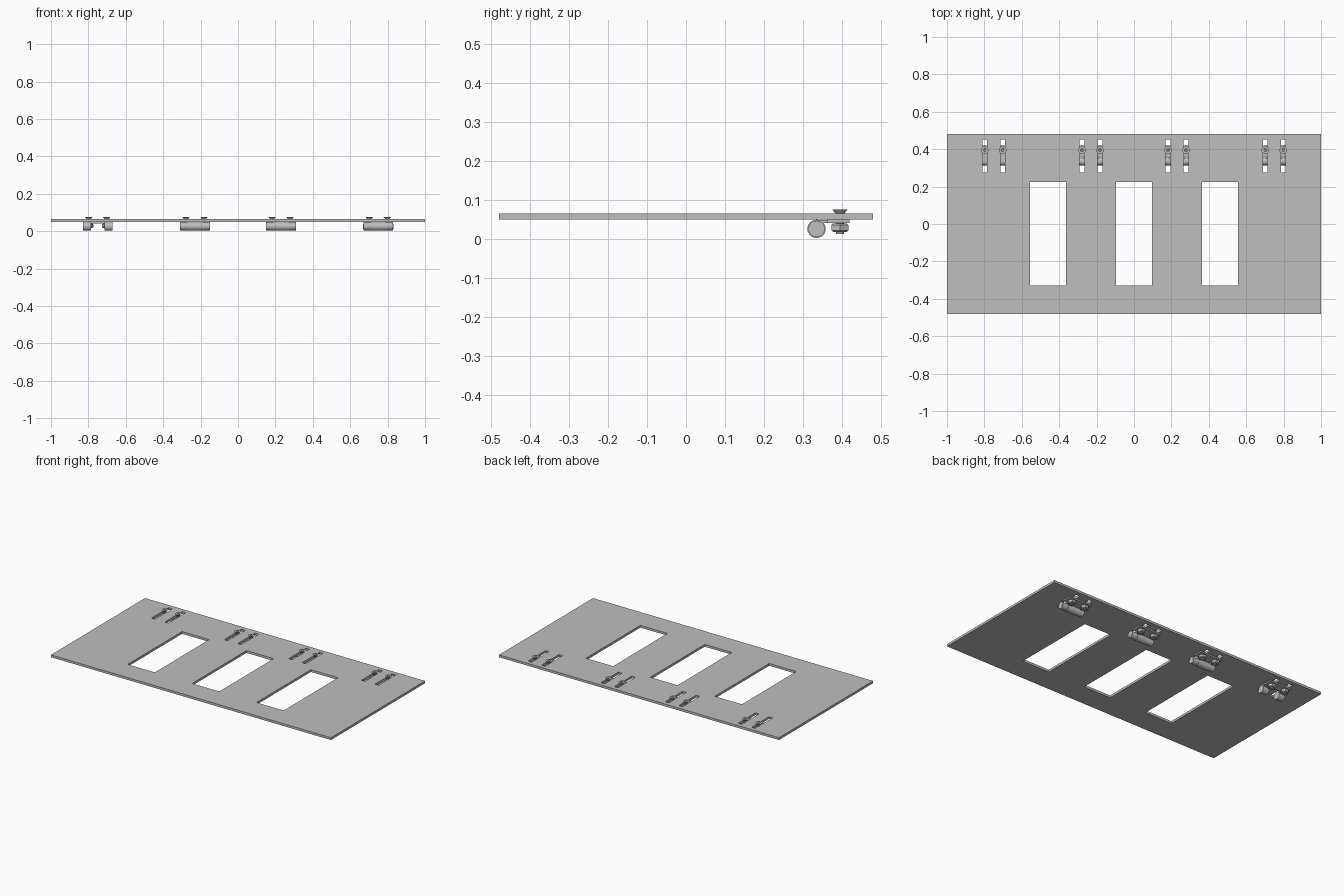
import bpy, bmesh, math
from mathutils import Matrix

cube = bpy.data.objects.get("Cube")
if cube:
    bpy.data.objects.remove(cube, do_unlink=True)

grey = bpy.data.materials.new("metal grey")
grey.use_nodes = True
grey.diffuse_color = (0.52, 0.52, 0.52, 1)
grey.node_tree.nodes["Principled BSDF"].inputs["Base Color"].default_value = grey.diffuse_color


def finish(name, bm, smooth=False):
    mesh = bpy.data.meshes.new(name)
    bmesh.ops.recalc_face_normals(bm, faces=bm.faces)
    bm.to_mesh(mesh)
    bm.free()
    mesh.materials.append(grey)
    ob = bpy.data.objects.new(name, mesh)
    bpy.context.collection.objects.link(ob)
    if smooth:
        bpy.ops.object.select_all(action='DESELECT')
        ob.select_set(True)
        bpy.context.view_layer.objects.active = ob
        bpy.ops.object.shade_smooth_by_angle(angle=math.radians(35))
    return ob


def box(bm, x0, x1, y0, y1, z0, z1):
    m = Matrix.Translation(((x0 + x1) / 2, (y0 + y1) / 2, (z0 + z1) / 2))
    m = m @ Matrix.Diagonal((x1 - x0, y1 - y0, z1 - z0, 1))
    bmesh.ops.create_cube(bm, size=1, matrix=m)


def rod(bm, centre, r0, r1, length, sides=24, along_x=False):
    m = Matrix.Translation(centre)
    if along_x:
        m = m @ Matrix.Rotation(math.pi / 2, 4, 'Y')
    bmesh.ops.create_cone(bm, cap_ends=True, segments=sides, radius1=r0,
                          radius2=r1, depth=length, matrix=m)


HINGES = (-0.75, -0.23, 0.23, 0.75)
SCREW = 0.048          # screw offset from the hinge centre
BOTTOM, TOP = 0.05, 0.065
BARREL_Y, BARREL_Z = 0.335, 0.026

# Panel with three windows and a pair of slots per hinge
bm = bmesh.new()
box(bm, -1, 1, -0.48, 0.48, BOTTOM, TOP)
panel = finish("panel", bm)
bm = bmesh.new()
for x in (-0.46, 0, 0.46):
    box(bm, x - 0.097, x + 0.097, -0.33, 0.225, 0, 0.1)
for hx in HINGES:
    for s in (-SCREW, SCREW):
        box(bm, hx + s - 0.013, hx + s + 0.013, 0.275, 0.452, 0, 0.1)
cutter = finish("opening_cutter", bm)
cutter.hide_render = True
cut = panel.modifiers.new("openings", 'BOOLEAN')
cut.operation = 'DIFFERENCE'
cut.solver = 'EXACT'
cut.object = cutter
bpy.context.view_layer.objects.active = panel
bpy.ops.object.modifier_apply(modifier=cut.name)
bpy.data.objects.remove(cutter, do_unlink=True)


# Countersunk screw, its head a cone with a shallow dish, and a hex nut below
def screw(x):
    y = 0.395
    bm = bmesh.new()
    rod(bm, (x, y, 0.04), 0.01, 0.01, 0.054, 20)
    rod(bm, (x, y, 0.07), 0.01, 0.02, 0.012, 20)
    rim = [f for f in bm.faces if f.normal.z > 0.9 and f.calc_center_median().z > 0.07]
    bmesh.ops.inset_region(bm, faces=rim, thickness=0.012)
    bmesh.ops.inset_region(bm, faces=rim, thickness=0.002, depth=-0.004)
    finish("screw", bm, True)
    bm = bmesh.new()
    m = Matrix.Translation((x, y, 0.029)) @ Matrix.Rotation(math.pi / 2, 4, 'Z')
    bmesh.ops.create_cone(bm, cap_ends=True, segments=6, radius1=0.025,
                          radius2=0.025, depth=0.022, matrix=m)
    rims = [e for e in bm.edges if abs(e.verts[0].co.z - e.verts[1].co.z) < 0.001]
    bmesh.ops.bevel(bm, geom=rims, offset=0.004, segments=1, affect='EDGES')
    finish("nut", bm)


# Hinges: the first has two outer knuckles, the others a centre knuckle and pin
for i, hx in enumerate(HINGES):
    bm = bmesh.new()
    box(bm, hx - 0.08, hx + 0.08, 0.362, 0.419, 0.041, BOTTOM - 0.0005)
    spans = [(-0.08, -0.037), (0.037, 0.08)] if i == 0 else [(-0.042, 0.042)]
    for a, b in spans:
        box(bm, hx + a, hx + b, BARREL_Y, 0.364, 0.0412, BOTTOM - 0.001)
    finish("hinge_leaf", bm)
    bm = bmesh.new()
    for a, b in spans:
        rod(bm, (hx + (a + b) / 2, BARREL_Y, BARREL_Z), 0.0235, 0.0235, b - a, 32, True)
    finish("knuckle", bm, True)
    if i:
        bm = bmesh.new()
        for s in (-1, 1):
            rod(bm, (hx + s * 0.061, BARREL_Y, BARREL_Z), 0.021, 0.021, 0.038, 32, True)
        finish("end_knuckle", bm, True)
        bm = bmesh.new()
        rod(bm, (hx, BARREL_Y, BARREL_Z), 0.013, 0.013, 0.162, 24, True)
        finish("hinge_pin", bm, True)
    for s in (-SCREW, SCREW):
        screw(hx + s)
